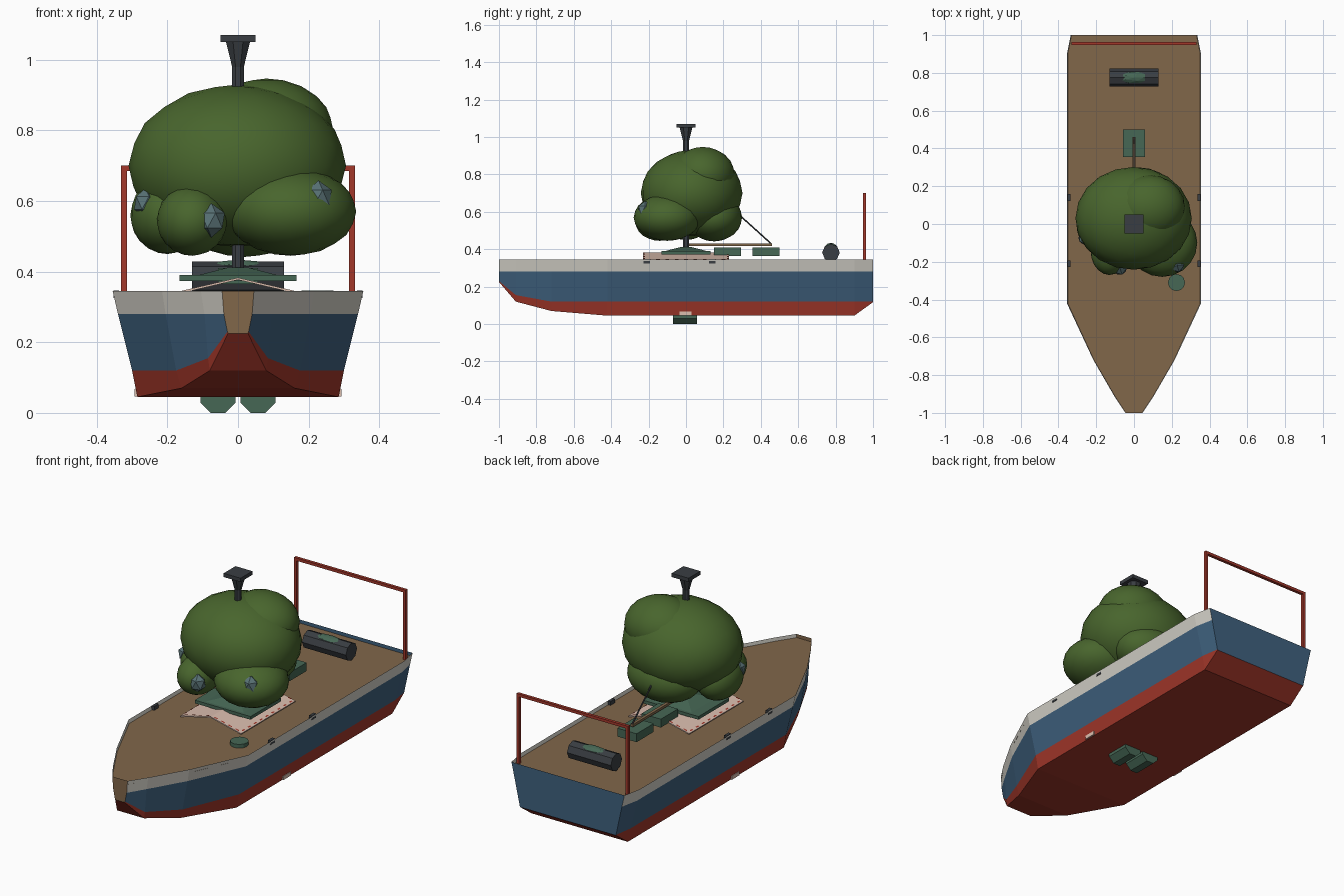
import bpy, bmesh, math
from mathutils import Vector, Matrix

if "Cube" in bpy.data.objects:
    bpy.data.objects.remove(bpy.data.objects["Cube"])


def mat(name, r, g, b):
    m = bpy.data.materials.new(name)
    m.diffuse_color = (r, g, b, 1)
    m.use_nodes = True
    m.node_tree.nodes["Principled BSDF"].inputs["Base Color"].default_value = m.diffuse_color
    return m


DECK = mat("deck_brown", .22, .135, .068)
BLUE = mat("hull_blue", .05, .12, .21)
RED = mat("hull_red", .36, .038, .023)
WHITE = mat("off_white", .66, .64, .58)
LEAF = mat("leaf_green", .065, .130, .026)
GREEN = mat("machine_green", .061, .135, .09)
DARK = mat("dark_grey", .042, .048, .055)
PINK = mat("pale_pink", .72, .52, .43)
TEAL = mat("grey_teal", .10, .17, .18)


def finish(name, bm, *mats):
    bmesh.ops.recalc_face_normals(bm, faces=bm.faces)
    me = bpy.data.meshes.new(name)
    bm.to_mesh(me)
    bm.free()
    for m in mats:
        me.materials.append(m)
    ob = bpy.data.objects.new(name, me)
    bpy.context.collection.objects.link(ob)
    return ob


def box(name, lo, hi, m):
    bm = bmesh.new()
    bmesh.ops.create_cube(bm, size=1)
    lo, hi = Vector(lo), Vector(hi)
    for v in bm.verts:
        v.co = (lo + hi) / 2 + Vector(a * b for a, b in zip(v.co, hi - lo))
    return finish(name, bm, m)


def rod(name, a, b, r1, r2, n, m, turn=0):
    # tapered prism from point a to point b
    a, b = Vector(a), Vector(b)
    bm = bmesh.new()
    bmesh.ops.create_cone(bm, cap_ends=True, segments=n, radius1=r1, radius2=r2,
                          depth=(b - a).length)
    rot = (b - a).to_track_quat('Z', 'Y').to_matrix().to_4x4()
    bm.transform(Matrix.Translation((a + b) / 2) @ rot @ Matrix.Rotation(turn, 4, 'Z'))
    return finish(name, bm, m)


def blob(name, c, r, m, sub=3, smooth=True):
    bm = bmesh.new()
    bmesh.ops.create_icosphere(bm, subdivisions=sub, radius=1)
    for v in bm.verts:
        v.co = Vector(c) + Vector(p * q for p, q in zip(v.co, r))
    for f in bm.faces:
        f.smooth = smooth
    return finish(name, bm, m)


# hull: stations of y, then half width and height for rim, white line, waterline, bottom
STATIONS = [
    (-1.0, (.045, .345), (.04, .28), (.03, .23), (.028, .225)),
    (-.91, (.105, .345), (.095, .28), (.085, .155), (.08, .12)),
    (-.72, (.215, .345), (.205, .28), (.175, .12), (.16, .07)),
    (-.42, (.355, .345), (.34, .28), (.30, .12), (.285, .045)),
    (.90, (.355, .345), (.34, .28), (.30, .12), (.285, .045)),
    (1.0, (.335, .345), (.32, .28), (.285, .12), (.284, .117)),
]
bm = bmesh.new()
rings = []
for y, *pts in STATIONS:
    ring = [bm.verts.new((x, y, z)) for x, z in pts]
    ring += [bm.verts.new((-x, y, z)) for x, z in reversed(pts)]
    rings.append(ring)
for a, b in zip(rings, rings[1:]):
    for i, band in enumerate((0, 1, 2, 2, 2, 1, 0)):
        f = bm.faces.new((a[i], a[i + 1], b[i + 1], b[i]))
        f.material_index = band
bm.faces.new(rings[-1]).material_index = 1    # transom
bm.faces.new(rings[0]).material_index = 3     # stem
finish("hull", bm, WHITE, BLUE, RED, DECK)

# deck, sunk slightly below the rim
bm = bmesh.new()
side = [(s[1][0] * .7 + s[2][0] * .3, s[0]) for s in STATIONS]
bm.faces.new([bm.verts.new((x, y, .326)) for x, y in side] +
             [bm.verts.new((-x, y, .326)) for x, y in reversed(side)])
deck = finish("deck", bm, DECK)
if deck.data.polygons[0].normal.z < 0:
    deck.data.flip_normals()

# fittings mirrored on both sides
for s, tag in ((1, "right"), (-1, "left")):
    for i, y in enumerate((-.21, .14)):
        box(f"cleat_{tag}_{i}", (s * .345 - .008, y - .018, .325), (s * .345 + .008, y + .018, .347), DARK)
    box(f"hull_plate_{tag}", (s * .28 - .013, -.035, .047), (s * .28 + .013, .03, .067), PINK)
    rod(f"keel_drum_{tag}", (s * .057, -.07, .05), (s * .057, .06, .05), .054, .054, 8, GREEN, math.pi / 8)
    box(f"frame_post_{tag}", (s * .323 - .008, .947, .32), (s * .323 + .008, .963, .70), RED)
box("frame_crossbar", (-.331, .947, .685), (.331, .963, .70), RED)


# pitched pale sheet with red dashes round its edge
def sheet_z(x):
    return .383 - .042 * abs(x) / .18


bm = bmesh.new()
cols = [[bm.verts.new((x, y, sheet_z(x))) for x in (-.18, 0, .18)] for y in (-.23, .23)]
for i in range(2):
    bm.faces.new((cols[0][i], cols[0][i + 1], cols[1][i + 1], cols[1][i]))
sheet = finish("pitched_sheet", bm, PINK)
mod = sheet.modifiers.new("thickness", 'SOLIDIFY')
mod.thickness = .006
bm = bmesh.new()


def dash(x, y, w, d):
    bm.faces.new([bm.verts.new((px, py, sheet_z(px) + .003)) for px, py in
                  ((x - w, y - d), (x + w, y - d), (x + w, y + d), (x - w, y + d))])


for s in (-1, 1):
    for i in range(9):
        dash(s * .172, -.2 + i * .05, .004, .01)
    for i in range(4):
        for t in (-1, 1):
            dash(t * (.025 + i * .042), s * .222, .01, .004)
finish("sheet_dashes", bm, RED)

# platform and column
box("platform", (-.165, -.13, .373), (.165, .13, .39), GREEN)
rod("platform_cap", (0, 0, .388), (0, 0, .412), .17, .04, 4, GREEN, math.pi / 4)
rod("column", (0, 0, .39), (0, 0, .985), .018, .018, 8, DARK, math.pi / 8)
rod("column_flare", (0, 0, .98), (0, 0, 1.052), .018, .037, 8, DARK, math.pi / 8)
box("column_top", (-.05, -.05, 1.05), (.05, .05, 1.07), DARK)

# boxes, beam and stay behind the column
box("front_box", (-.057, .15, .365), (.057, .295, .41), GREEN)
box("rear_box", (-.057, .355, .365), (.057, .5, .41), GREEN)
box("beam", (-.008, 0, .418), (.008, .46, .431), DECK)
rod("stay", (0, .455, .43), (0, .25, .615), .004, .004, 6, DARK)

# barrel on the stern and disc on the foredeck
rod("barrel", (-.13, .775, .382), (.13, .775, .382), .047, .047, 8, DARK)
blob("barrel_lid", (0, .775, .405), (.1, .034, .029), GREEN, 2, False)
rod("deck_disc", (.225, -.31, .325), (.225, -.31, .346), .045, .045, 12, GREEN)

# foliage: overlapping lumps
LUMPS = [
    ((-.002, .03, .70), (.308, .272, .23)),
    ((.08, .09, .80), (.19, .17, .147)),
    ((-.13, -.14, .545), (.10, .13, .10)),
    ((.15, -.10, .57), (.185, .18, .125)),
    ((-.2, .0, .56), (.105, .14, .11)),
    ((.02, .15, .57), (.2, .15, .128)),
]
for i, (c, r) in enumerate(LUMPS):
    blob(f"foliage_{i}", c, r, LEAF)

# teal tufts peeping out of the foliage
for i, (c, r) in enumerate([((-.075, -.232, .545), .042), ((.228, -.218, .61), .042),
                            ((-.262, -.075, .595), .036)]):
    blob(f"tuft_{i}", c, (r, r, r * 1.15), TEAL, 1, False)
